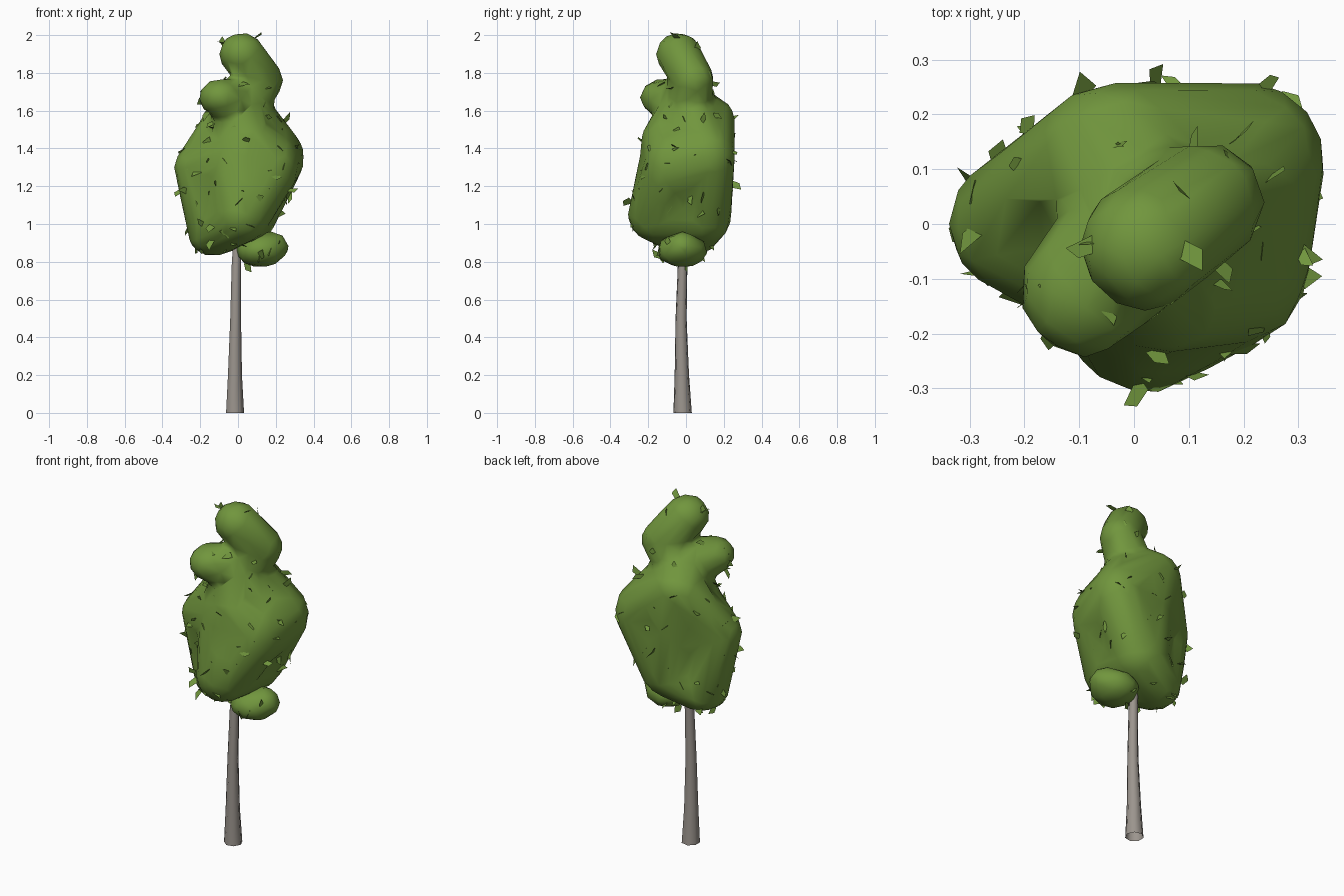
import bpy, bmesh, math, random
from mathutils import Vector, Matrix

random.seed(7)
if "Cube" in bpy.data.objects:
    bpy.data.objects.remove(bpy.data.objects["Cube"])


def material(name, rgb):
    m = bpy.data.materials.new(name)
    m.use_nodes = True
    m.diffuse_color = (*rgb, 1)
    m.node_tree.nodes["Principled BSDF"].inputs["Base Color"].default_value = (*rgb, 1)
    return m


def add_object(name, bm, mat):
    mesh = bpy.data.meshes.new(name)
    bm.to_mesh(mesh)
    bm.free()
    mesh.materials.append(mat)
    ob = bpy.data.objects.new(name, mesh)
    bpy.context.collection.objects.link(ob)
    return ob


def smooth(ob, degrees):
    bpy.ops.object.select_all(action="DESELECT")
    ob.select_set(True)
    bpy.context.view_layer.objects.active = ob
    bpy.ops.object.shade_smooth_by_angle(angle=math.radians(degrees))


leaf_green = material("leaf green", (0.165, 0.305, 0.047))
bark_grey = material("bark grey", (0.33, 0.30, 0.27))

# Lobes of the foliage: centre and radii
lobes = {
    "tip": ((0.02, -0.04, 1.90), (0.12, 0.12, 0.115)),
    "upper_left": ((0.13, 0.04, 1.76), (0.11, 0.11, 0.11)),
    "upper_right": ((-0.09, -0.12, 1.67), (0.12, 0.125, 0.10)),
    "neck": ((0.02, 0.0, 1.62), (0.13, 0.13, 0.14)),
    "upper_back": ((-0.03, 0.13, 1.56), (0.15, 0.13, 0.11)),
    "core": ((0.03, 0.0, 1.33), (0.23, 0.245, 0.26)),
    "left": ((0.21, 0.11, 1.35), (0.14, 0.15, 0.17)),
    "left_front": ((0.19, -0.08, 1.31), (0.13, 0.14, 0.18)),
    "front": ((0.05, -0.12, 1.43), (0.13, 0.12, 0.15)),
    "right": ((-0.20, 0.0, 1.30), (0.14, 0.13, 0.12)),
    "low_front": ((0.02, -0.15, 1.05), (0.15, 0.16, 0.15)),
    "low_back": ((0.04, 0.09, 1.03), (0.16, 0.15, 0.14)),
    "low_right": ((-0.13, 0.02, 0.93), (0.13, 0.15, 0.10)),
    "bottom": ((0.12, -0.02, 0.86), (0.13, 0.135, 0.09)),
    "bottom_left": ((0.17, -0.02, 0.88), (0.10, 0.09, 0.08)),
}


# Foliage clump: groups of lobes wrapped in hulls, fused, softened and reduced
def clump(name, groups, ratio, rounds):
    bm = bmesh.new()
    for group in groups:
        hull = bmesh.new()
        for lobe in group.split():
            centre, radii = lobes[lobe]
            mat = Matrix.Translation(centre) @ Matrix.Diagonal((*radii, 1))
            bmesh.ops.create_icosphere(hull, subdivisions=3, radius=1, matrix=mat)
        bmesh.ops.delete(hull, geom=hull.edges[:], context="EDGES_FACES")
        result = bmesh.ops.convex_hull(hull, input=hull.verts[:])
        inner = {v for v in result["geom_interior"] + result["geom_unused"]
                 if isinstance(v, bmesh.types.BMVert)}
        bmesh.ops.delete(hull, geom=list(inner), context="VERTS")
        part = bpy.data.meshes.new("hull")
        hull.to_mesh(part)
        hull.free()
        bm.from_mesh(part)
        bpy.data.meshes.remove(part)
    ob = add_object(name, bm, leaf_green)
    remesh = ob.modifiers.new("fuse", "REMESH")
    remesh.mode = "VOXEL"
    remesh.voxel_size = 0.02
    soft = ob.modifiers.new("soften", "SMOOTH")
    soft.factor = 0.5
    soft.iterations = rounds
    reduce = ob.modifiers.new("reduce", "DECIMATE")
    reduce.ratio = ratio
    bpy.context.view_layer.update()
    deps = bpy.context.evaluated_depsgraph_get()
    baked = bpy.data.meshes.new_from_object(ob.evaluated_get(deps))
    ob.modifiers.clear()
    ob.data = baked
    smooth(ob, 80)
    return ob


crown = clump("crown", [
    "tip upper_left", "upper_left neck", "upper_right neck", "neck upper_back",
    "neck core", "upper_back core", "upper_back left", "neck front", "neck left",
    "core left left_front", "core front left_front", "core right", "right upper_back",
    "core low_front", "left_front low_front", "core low_back", "left low_back",
    "low_front low_back", "low_back low_right", "low_front low_right", "right low_right",
], 0.045, 9)
low_clump = clump("low_clump", ["bottom bottom_left"], 0.07, 4)


# Loose leaves: small bent four-sided blades lying over the foliage
def scatter(bm, host, count):
    faces = list(host.data.polygons)
    for face in random.choices(faces, [f.area for f in faces], k=count):
        normal = face.normal.copy()
        out = (normal * 0.3 + Vector([random.uniform(-1, 1) for _ in range(3)])).normalized()
        side = out.cross(Vector([random.uniform(-1, 1) for _ in range(3)])).normalized()
        length, width = random.uniform(0.035, 0.065), random.uniform(0.013, 0.025)
        base = face.center - normal * 0.005
        bend = out.cross(side) * random.uniform(-0.01, 0.01)
        corners = [base - side * width * 0.7, base + side * width,
                   base + out * length * 0.65 + side * width + bend,
                   base + out * length - side * width * random.uniform(0, 1)]
        bm.faces.new([bm.verts.new(c) for c in corners])


bm = bmesh.new()
scatter(bm, crown, 110)
scatter(bm, low_clump, 6)
add_object("loose_leaves", bm, leaf_green)

# Trunk: tapering, slightly bent open stem with seven sides
sides = 7
bm = bmesh.new()
rings = []
for x, y, z, r in [(-0.018, -0.018, 0, 0.05), (-0.018, -0.022, 0.2, 0.039),
                   (-0.014, -0.026, 0.5, 0.030), (-0.010, -0.018, 0.78, 0.026),
                   (0, 0, 1.0, 0.022)]:
    angles = [math.tau * i / sides for i in range(sides)]
    rings.append([bm.verts.new((x + r * math.cos(a), y + r * math.sin(a), z)) for a in angles])
for low, high in zip(rings, rings[1:]):
    for i in range(sides):
        j = (i + 1) % sides
        bm.faces.new((low[i], low[j], high[j], high[i]))
smooth(add_object("trunk", bm, bark_grey), 60)
